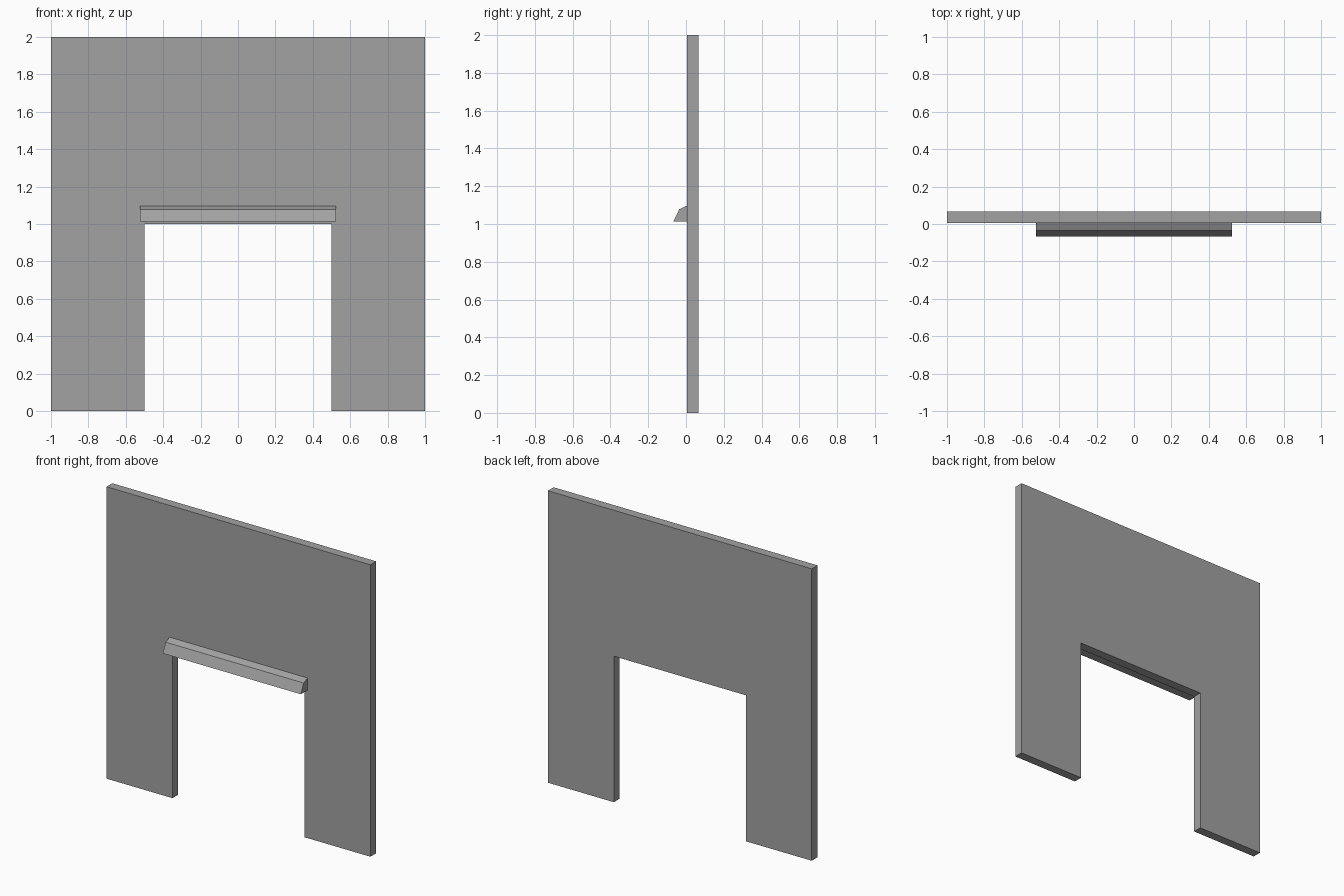
import bpy
import bmesh

cube = bpy.data.objects.get("Cube")
if cube:
    bpy.data.objects.remove(cube, do_unlink=True)

grey = bpy.data.materials.new("plain grey")
grey.use_nodes = True
colour = (0.36, 0.36, 0.36, 1)
grey.diffuse_color = colour
grey.node_tree.nodes["Principled BSDF"].inputs["Base Color"].default_value = colour


def extrude_profile(name, points, offset):
    """Close a flat outline and extrude it along the offset."""
    bm = bmesh.new()
    face = bm.faces.new([bm.verts.new(p) for p in points])
    result = bmesh.ops.extrude_face_region(bm, geom=[face], use_keep_orig=True)
    moved = [g for g in result["geom"] if isinstance(g, bmesh.types.BMVert)]
    bmesh.ops.translate(bm, verts=moved, vec=offset)
    bmesh.ops.recalc_face_normals(bm, faces=bm.faces)
    mesh = bpy.data.meshes.new(name)
    bm.to_mesh(mesh)
    bm.free()
    mesh.materials.append(grey)
    obj = bpy.data.objects.new(name, mesh)
    bpy.context.collection.objects.link(obj)
    return obj


# Wall panel with a doorway open at the floor
front, back = 0.005, 0.067
half_outline = [(0.5, 1), (0.5, 0), (1, 0), (1, 2)]
outline = half_outline + [(-x, z) for x, z in reversed(half_outline)]
extrude_profile("wall", [(x, front, z) for x, z in outline], (0, back - front, 0))

# Sloped lintel above the doorway
half_width = 0.523
section = [(front, 1.013), (-0.067, 1.013), (-0.036, 1.078), (front, 1.097)]
extrude_profile("lintel", [(-half_width, y, z) for y, z in section],
                (2 * half_width, 0, 0))
